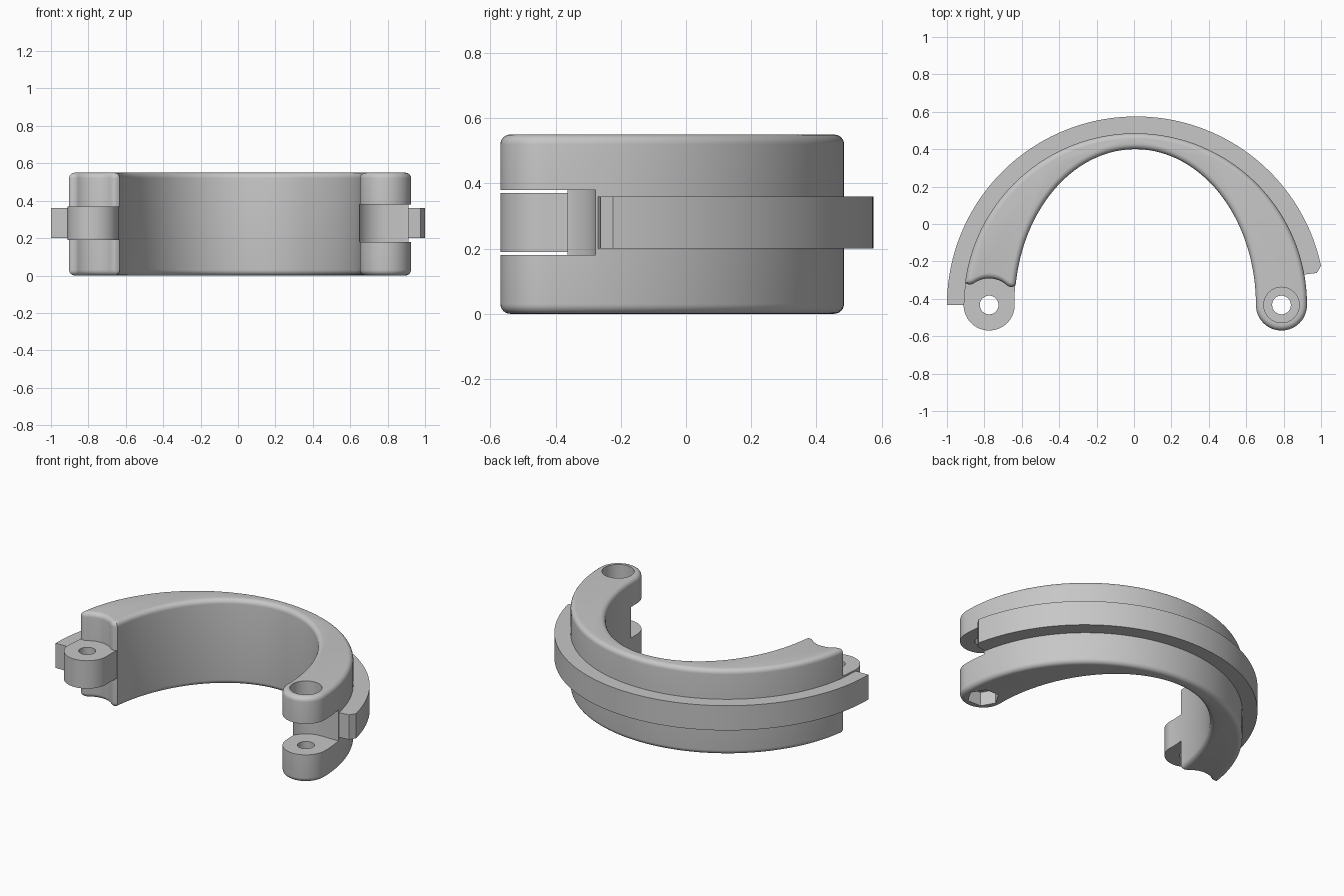
import bpy, bmesh, math
from math import sin, cos, radians
from mathutils import Vector

if "Cube" in bpy.data.objects:
    bpy.data.objects.remove(bpy.data.objects["Cube"])

CX, CY = 0.007, -0.433          # centre of the half ring
R_OUT, IN_A, IN_B = 0.918, 0.645, 0.833
H, FILLET = 0.55, 0.03
LX, RX, LUG_R = -0.7745, 0.7885, 0.1365   # hinge centres and lug radius

grey = bpy.data.materials.new("plain grey")
grey.diffuse_color = (0.57, 0.57, 0.57, 1)
grey.use_nodes = True
grey.node_tree.nodes["Principled BSDF"].inputs["Base Color"].default_value = grey.diffuse_color


def arc(cx, cy, rx, ry, a0, a1, n):
    """Points along an elliptical arc, angles in degrees."""
    return [(cx + rx * cos(radians(a0 + (a1 - a0) * i / n)),
             cy + ry * sin(radians(a0 + (a1 - a0) * i / n))) for i in range(n + 1)]


def circle(cx, r, n):
    return arc(cx, CY, r, r, 0, 360, n)[:-1]


def loft(name, rings):
    """Closed solid through (z, outline) rings."""
    bm = bmesh.new()
    loops = [[bm.verts.new((x, y, z)) for x, y in pts] for z, pts in rings]
    n = len(loops[0])
    for a, b in zip(loops, loops[1:]):
        for i in range(n):
            j = (i + 1) % n
            bm.faces.new((a[i], a[j], b[j], b[i]))
    bm.faces.new(loops[0][::-1])
    bm.faces.new(loops[-1])
    bm.normal_update()
    if bm.calc_volume(signed=True) < 0:
        bmesh.ops.reverse_faces(bm, faces=bm.faces[:])
    bm.normal_update()
    me = bpy.data.meshes.new(name)
    bm.to_mesh(me)
    bm.free()
    me.materials.append(grey)
    ob = bpy.data.objects.new(name, me)
    bpy.context.collection.objects.link(ob)
    return ob


def prism(name, pts, z0, z1):
    return loft(name, [(z0, pts), (z1, pts)])


def rounded_rings(shape):
    """Rings from z 0 to H; shape(s) is the outline moved by s at the rounded rims."""
    steps = [(FILLET * (1 - sin(radians(15 * i))), FILLET * (1 - cos(radians(15 * i))))
             for i in range(7)]
    return ([(d, shape(s)) for d, s in reversed(steps)] +
            [(H - d, shape(s)) for d, s in steps])


def inset(pts, s):
    """Move a clockwise outline inward by s with mitred corners."""
    out = []
    for i, p in enumerate(pts):
        p = Vector(p)
        u = (p - Vector(pts[i - 1])).normalized()
        v = (Vector(pts[(i + 1) % len(pts)]) - p).normalized()
        n1, n2 = Vector((u.y, -u.x)), Vector((v.y, -v.x))
        q = p + (n1 + n2) * (s / (1 + n1.dot(n2)))
        out.append((q.x, q.y))
    return out


def volume(me):
    bm = bmesh.new()
    bm.from_mesh(me)
    v = bm.calc_volume(signed=True)
    bm.free()
    return v


def cut(ob, cutter):
    """Subtract cutter, moving to another solver if a result is not sound."""
    cutter.hide_render = True
    before = volume(ob.data)
    m = ob.modifiers.new("cut", 'BOOLEAN')
    m.operation, m.object = 'DIFFERENCE', cutter
    for solver in ('EXACT', 'MANIFOLD', 'FLOAT'):
        m.solver = solver
        bpy.context.view_layer.update()
        ev = ob.evaluated_get(bpy.context.evaluated_depsgraph_get())
        me = bpy.data.meshes.new_from_object(ev)
        if 0.6 * before < volume(me) < 0.99999 * before:
            ob.modifiers.clear()
            ob.data = me
            break
    ob.modifiers.clear()
    bpy.data.objects.remove(cutter)


# crescent body: round outside, elliptical inside, rounded right lug
outline = arc(CX, CY, R_OUT, R_OUT, 180, 0, 96)
outline += arc(RX, CY, LUG_R, LUG_R, 0, -180, 24)[1:]
outline += arc(CX, CY, IN_A, IN_B, 0, 180, 96)[1:]
body = loft("clamp_body", rounded_rings(lambda s: inset(outline, s)))

# scooped left end with rounded tips and rounded top and bottom edges
scoop = [(-1.05, -0.6), (-1.05, -0.29), (-0.925, -0.29), (-0.908, -0.308),
         (-0.895, -0.32), (-0.88, -0.324), (-0.867, -0.322)]
scoop += arc(LX, CY, 0.142, 0.142, 127, 53, 20)
scoop += [(-0.68, -0.327), (-0.67, -0.334), (-0.655, -0.338), (-0.642, -0.334),
          (-0.625, -0.322), (-0.55, -0.322), (-0.55, -0.6)]


def shifted(s):
    return [(x, y + s if y > -0.5 else y) for x, y in scoop]


cut(body, loft("scoop_cutter", [(-0.02, shifted(FILLET))] + rounded_rings(shifted) +
               [(H + 0.02, shifted(FILLET))]))

# slot between the two right lugs
slot = arc(RX, CY, 0.155, 0.155, 90, 270, 32) + [(1.05, CY - 0.155), (1.05, CY + 0.155)]
cut(body, prism("slot_cutter", slot, 0.18, 0.38))

# bolt hole, round head recess above, hexagonal nut recess below
cut(body, prism("bolt_cutter", circle(RX, 0.05, 32), -0.1, 0.7))
cut(body, prism("head_cutter", circle(RX, 0.095, 40), 0.45, 0.7))
cut(body, prism("nut_cutter", circle(RX, 0.095, 6), -0.1, 0.09))

# single left lug
lug_pts = arc(LX, CY, LUG_R, LUG_R, 180, 360, 32)
lug_pts += arc(CX, CY, IN_A + 0.002, IN_B + 0.002, 180, 167, 6)[1:]
lug_pts += arc(CX, CY, R_OUT - 0.002, R_OUT - 0.002, 168, 180, 6)[:-1]
lug = prism("left_lug", lug_pts, 0.19, 0.37)
cut(lug, prism("pin_cutter", circle(LX, 0.05, 32), 0, 0.6))

# outer rib with a tapered right end
rib_pts = arc(0.011, CY, 1.011, 1.008, 180, 12, 96)
rib_pts += [(0.977, -0.262), (0.91, -0.27)]
rib_pts += arc(0.005, CY, 0.88, 0.88, 10.5, 180, 96)
rib = prism("outer_rib", rib_pts, 0.20, 0.36)

# smooth curves, crisp edges
for ob in (body, lug, rib):
    bpy.ops.object.select_all(action='DESELECT')
    ob.select_set(True)
    bpy.context.view_layer.objects.active = ob
    bpy.ops.object.shade_smooth_by_angle(angle=radians(30))
